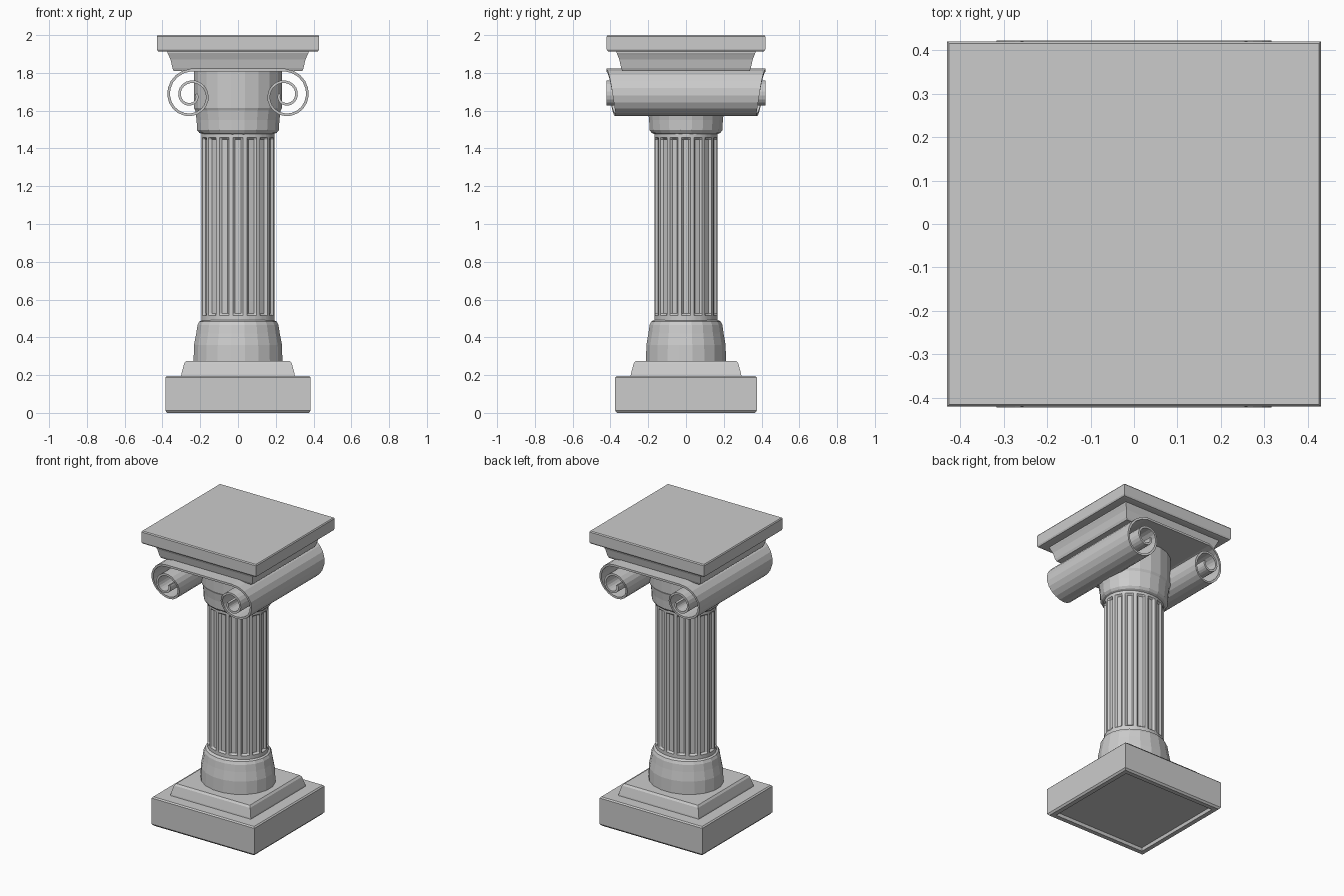
import bpy, bmesh
from math import sin, cos, pi, radians

if "Cube" in bpy.data.objects:
    bpy.data.objects.remove(bpy.data.objects["Cube"])

stone = bpy.data.materials.new("grey stone")
stone.use_nodes = True
colour = (0.6, 0.6, 0.6, 1)
stone.diffuse_color = colour
stone.node_tree.nodes["Principled BSDF"].inputs["Base Color"].default_value = colour


def loft(name, rings, closed=True, caps=True):
    """Skin a list of equal-length rings of points."""
    bm = bmesh.new()
    rows = [[bm.verts.new(p) for p in ring] for ring in rings]
    n = len(rows[0])
    for a, b in zip(rows, rows[1:]):
        for i in range(n if closed else n - 1):
            j = (i + 1) % n
            bm.faces.new((a[i], a[j], b[j], b[i]))
    if caps:
        bm.faces.new(rows[0][::-1])
        bm.faces.new(rows[-1])
    bmesh.ops.recalc_face_normals(bm, faces=bm.faces)
    mesh = bpy.data.meshes.new(name)
    bm.to_mesh(mesh)
    bm.free()
    mesh.materials.append(stone)
    obj = bpy.data.objects.new(name, mesh)
    bpy.context.collection.objects.link(obj)
    return obj


def square_tier(name, levels):
    """Square block from (height, half width, half depth) levels."""
    return loft(name, [[(-x, -y, z), (x, -y, z), (x, y, z), (-x, y, z)]
                       for z, x, y in levels])


def turned(name, levels, squash, sides=20):
    """Turned drum from (height, radius) levels, narrower front to back."""
    angles = [2 * pi * (i + 0.5) / sides for i in range(sides)]
    return loft(name, [[(r * cos(a), r * squash * sin(a), z) for a in angles]
                       for z, r in levels])


# Plinth and stepped base, with a shallow recess underneath
square_tier("plinth", [(0.02, 0.34, 0.33), (0.0, 0.345, 0.335), (0.0, 0.375, 0.365),
                       (0.012, 0.385, 0.375), (0.188, 0.385, 0.375), (0.196, 0.377, 0.367)])
square_tier("base_step", [(0.19, 0.302, 0.294), (0.205, 0.3, 0.292),
                          (0.262, 0.285, 0.277), (0.274, 0.275, 0.267)])
turned("base_bell", [(0.27, 0.238), (0.36, 0.236), (0.42, 0.224), (0.465, 0.217),
                     (0.483, 0.208), (0.492, 0.19)], 0.9)

# Fluted shaft: each flute is a shallow channel between narrow fillets
flutes = 16
def shaft_ring(z, depth):
    points = []
    for i in range(flutes):
        for offset, cut in ((-0.5, 0), (-0.36, 0), (-0.22, 1), (0.22, 1), (0.36, 0)):
            a = 2 * pi * (i + offset) / flutes
            r = 0.195 - depth * cut
            points.append((r * cos(a), r * 0.865 * sin(a), z))
    return points

loft("fluted_shaft", [shaft_ring(0.485, 0), shaft_ring(0.515, 0), shaft_ring(0.525, 0.014),
                      shaft_ring(1.448, 0.014), shaft_ring(1.458, 0), shaft_ring(1.485, 0)])

# Capital neck
turned("capital_neck", [(1.475, 0.19), (1.483, 0.208), (1.497, 0.219), (1.55, 0.222),
                        (1.6, 0.229), (1.615, 0.237), (1.81, 0.237)], 0.89)

# Scroll band: a ribbon across the top that curls up at both ends
def scroll_section(t, turns=1.8):
    """Centre, radius and half depth of the curl at fraction t."""
    a = radians(90) + 2 * pi * turns * t
    r = 0.135 - 0.105 * t ** 0.9
    quarter = turns * t * 4
    depth = 0.372 + 0.05 * min(1, abs(quarter - 1.7) / 1.7) ** 1.3
    return a, r, depth

def curl(name, side):
    rings = []
    for k in range(37):
        a, r, depth = scroll_section(k / 36)
        pts = []
        for rad, y in ((r + 0.007, -depth), (r + 0.007, depth),
                       (r - 0.007, depth), (r - 0.007, -depth)):
            pts.append((side * (-0.25 + rad * cos(a)), y, 1.68 + rad * sin(a)))
        rings.append(pts)
    return loft(name, rings)

curl("right_volute", 1)
curl("left_volute", -1)
square_tier("volute_band", [(1.808, 0.25, 0.422), (1.822, 0.25, 0.422)])

# Abacus moulding and top slab
square_tier("abacus_moulding", [(1.81, 0.34, 0.337), (1.825, 0.347, 0.343), (1.87, 0.357, 0.353),
                                (1.895, 0.368, 0.363), (1.905, 0.373, 0.367), (1.92, 0.373, 0.367)])
square_tier("top_slab", [(1.912, 0.41, 0.4), (1.915, 0.425, 0.415), (1.925, 0.43, 0.42),
                         (1.993, 0.43, 0.42), (2.0, 0.425, 0.415)])
